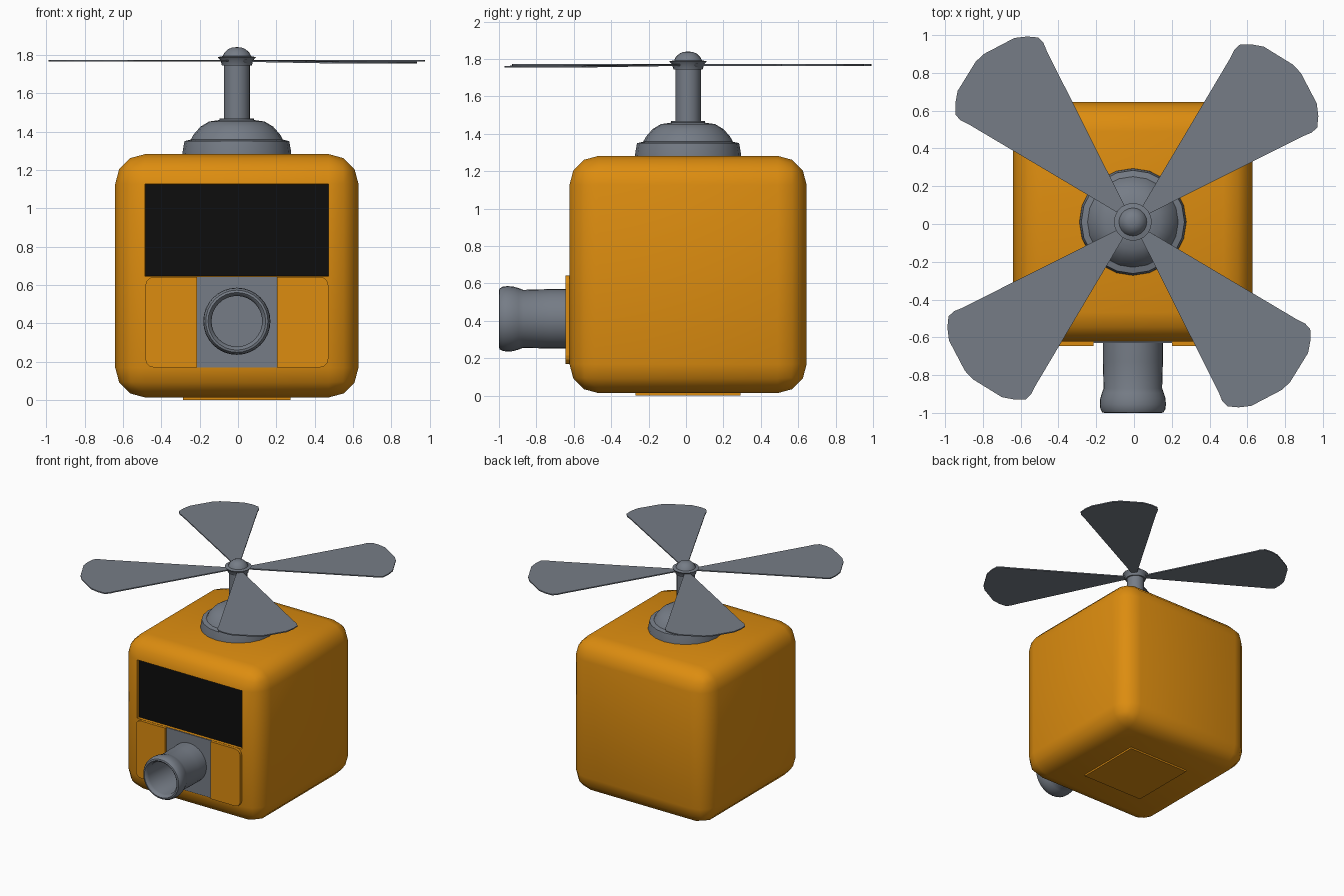
import bpy, bmesh, math
from mathutils import Matrix, Vector

if "Cube" in bpy.data.objects:
    bpy.data.objects.remove(bpy.data.objects["Cube"])

CX, CY = -0.006, 0.011   # centre of body and rotor


def material(name, rgb):
    m = bpy.data.materials.new(name)
    m.diffuse_color = (*rgb, 1)
    m.use_nodes = True
    m.node_tree.nodes["Principled BSDF"].inputs["Base Color"].default_value = m.diffuse_color
    return m


ORANGE = material("orange", (0.72, 0.265, 0.005))
GREY = material("steel grey", (0.18, 0.203, 0.24))
BLACK = material("black", (0.004, 0.004, 0.004))


def finish(bm, name, mats, angle=None):
    bmesh.ops.recalc_face_normals(bm, faces=bm.faces[:])
    me = bpy.data.meshes.new(name)
    bm.to_mesh(me)
    bm.free()
    ob = bpy.data.objects.new(name, me)
    bpy.context.collection.objects.link(ob)
    for m in mats:
        me.materials.append(m)
    if angle:
        bpy.ops.object.select_all(action='DESELECT')
        ob.select_set(True)
        bpy.context.view_layer.objects.active = ob
        bpy.ops.object.shade_smooth_by_angle(angle=math.radians(angle))
    return ob


def box_bm(lo, hi):
    bm = bmesh.new()
    bmesh.ops.create_cube(bm, size=1)
    lo, hi = Vector(lo), Vector(hi)
    for v in bm.verts:
        v.co = (lo + hi) / 2 + Vector(a * b for a, b in zip(v.co, hi - lo))
    return bm


def lathe(name, profile, matrix, mat, steps=24, angle=35):
    """Spin (radius, height) points around local z."""
    bm = bmesh.new()
    verts = [bm.verts.new((r, 0, h)) for r, h in profile]
    edges = [bm.edges.new(p) for p in zip(verts, verts[1:])]
    bmesh.ops.spin(bm, geom=verts + edges, axis=(0, 0, 1), cent=(0, 0, 0),
                   angle=math.tau, steps=steps)
    bmesh.ops.remove_doubles(bm, verts=bm.verts[:], dist=1e-4)
    bm.transform(matrix)
    return finish(bm, name, [mat], angle)


def prism(name, outline, matrix, depth, mat):
    """Extrude a flat outline along local z."""
    bm = bmesh.new()
    face = bm.faces.new([bm.verts.new((x, y, 0)) for x, y in outline])
    ext = bmesh.ops.extrude_face_region(bm, geom=[face])
    bmesh.ops.translate(bm, vec=(0, 0, depth),
                        verts=[g for g in ext['geom'] if isinstance(g, bmesh.types.BMVert)])
    bm.transform(matrix)
    return finish(bm, name, [mat])


# Body: rounded cube, upper half of the front face sunk in as a black screen
H = 0.634
bm = box_bm((CX - H, CY - H, 0.014), (CX + H, CY + H, 1.282))
bmesh.ops.bevel(bm, geom=bm.edges[:], offset=0.155, segments=3, profile=0.5, affect='EDGES')
front = min(bm.faces, key=lambda f: f.calc_center_median().y)
bmesh.ops.bisect_plane(bm, geom=[front] + list(front.edges) + list(front.verts),
                       plane_co=(0, 0, 0.645), plane_no=(0, 0, 1))
bm.normal_update()
screen = max((f for f in bm.faces if f.normal.y < -0.99), key=lambda f: f.calc_center_median().z)
bmesh.ops.inset_individual(bm, faces=[screen], thickness=0.003, depth=-0.02)
screen.material_index = 1
finish(bm, "body", [ORANGE, BLACK], 40)

# Base plate
finish(box_bm((CX - 0.28, CY - 0.28, 0), (CX + 0.28, CY + 0.28, 0.03)), "base_plate", [ORANGE])

# Front panels with rounded outer corners, and the plate between them
stand_up = Matrix.Translation((CX, -0.61, 0)) @ Matrix.Rotation(math.pi / 2, 4, 'X')
R, OUT, INN, Z0, Z1 = 0.045, 0.477, 0.208, 0.17, 0.643
arc = [math.radians(a) for a in (-90, -60, -30, 0)]
outer = [(OUT - R + R * math.cos(a), Z0 + R + R * math.sin(a)) for a in arc]
outer += [(x, Z0 + Z1 - z) for x, z in reversed(outer)]
for side, s in (("left", -1), ("right", 1)):
    pts = [(INN, Z0)] + outer + [(INN, Z1)]
    prism(side + "_front_panel", [(s * x, z) for x, z in pts], stand_up, 0.035, ORANGE)
prism("pipe_plate", [(-INN, Z0), (INN, Z0), (INN, Z1), (-INN, Z1)], stand_up, 0.02, GREY)

# Hollow front pipe with a flared lip
pipe = [(0.159, 0.61), (0.159, 0.73), (0.155, 0.87), (0.164, 0.895), (0.173, 0.925),
        (0.175, 0.955), (0.172, 0.98), (0.162, 0.997), (0.15, 1.0), (0.138, 0.99),
        (0.132, 0.97), (0.132, 0.68), (0, 0.68)]
lathe("front_pipe", pipe, Matrix.Translation((CX, 0, 0.411)) @ Matrix.Rotation(math.pi / 2, 4, 'X'),
      GREY, 32, 40)

# Rotor mount, shaft and hub
at = Matrix.Translation((CX, CY, 0))
lathe("dome_mount", [(0.284, 1.27), (0.282, 1.3), (0.273, 1.35), (0.24, 1.358), (0.225, 1.385),
                     (0.19, 1.425), (0.145, 1.452), (0.09, 1.46), (0.09, 1.468), (0, 1.468)],
      at, GREY, 20)
lathe("shaft", [(0.068, 1.46), (0.068, 1.75)], at, GREY, 20)
lathe("hub", [(0, 1.744), (0.078, 1.744), (0.085, 1.77), (0.1, 1.788), (0.074, 1.793), (0.066, 1.81),
              (0.045, 1.83), (0.024, 1.838), (0, 1.84)], at, GREY, 20)

# Four blades, the front right one drooping slightly
half = [(0.05, 0.014), (0.97, 0.283), (1.015, 0.3), (1.055, 0.3), (1.1, 0.26), (1.14, 0.205), (1.188, 0.03)]
blade = half + [(u, -v) for u, v in reversed(half)]
for i in range(4):
    droop = 0.5 if i == 3 else 0
    m = (Matrix.Translation((CX, CY, 1.764)) @ Matrix.Rotation(math.radians(43 + 90 * i), 4, 'Z')
         @ Matrix.Rotation(math.radians(droop), 4, 'Y'))
    prism("rotor_blade_%d" % (i + 1), blade, m, 0.009, GREY)
